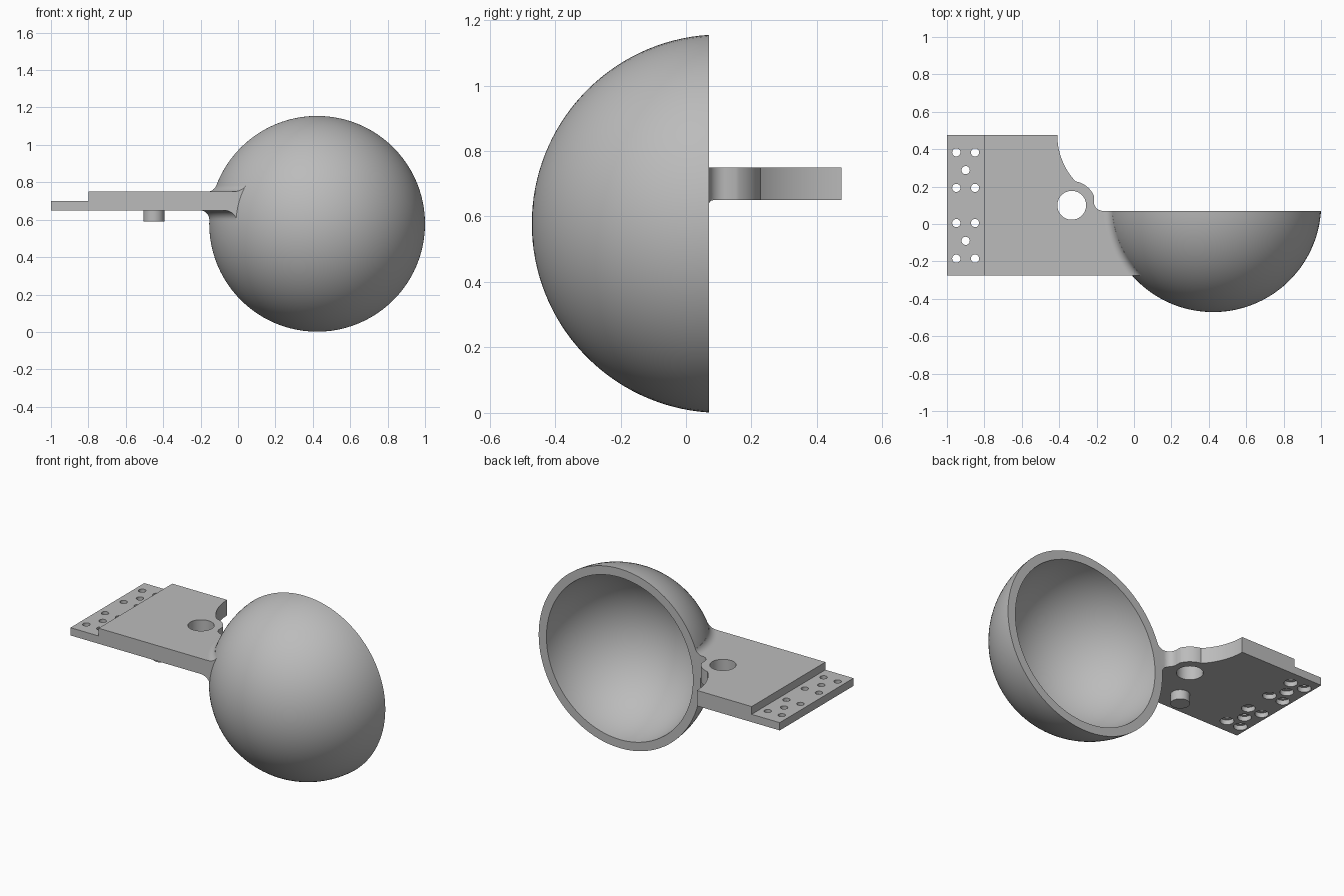
import bpy, bmesh
from math import sin, cos, acos, asin, atan2, pi, radians, sqrt
from mathutils import Vector

CX, CY, CZ = 0.423, 0.107, 0.578      # centre of the bowl sphere
R_OUT, R_IN, RIM_Y = 0.578, 0.523, 0.07
Z0, Z1, FRONT_Y, FIL = 0.65, 0.75, -0.275, 0.05

if "Cube" in bpy.data.objects:
    bpy.data.objects.remove(bpy.data.objects["Cube"], do_unlink=True)

grey = bpy.data.materials.new("plain_grey")
grey.use_nodes = True
COLOR = (0.5, 0.5, 0.5, 1)
grey.diffuse_color = COLOR
grey.node_tree.nodes["Principled BSDF"].inputs["Base Color"].default_value = COLOR


def finish(name, bm):
    bmesh.ops.recalc_face_normals(bm, faces=bm.faces)
    mesh = bpy.data.meshes.new(name)
    bm.to_mesh(mesh)
    bm.free()
    mesh.materials.append(grey)
    ob = bpy.data.objects.new(name, mesh)
    bpy.context.collection.objects.link(ob)
    return ob


def arc(cx, cy, r, a0, a1, n):
    return [(cx + r * cos(a0 + (a1 - a0) * i / n), cy + r * sin(a0 + (a1 - a0) * i / n))
            for i in range(n + 1)]


def lathe(profile, centre, axis=(0, 0, 1), side=(1, 0, 0), sweep=2 * pi, steps=32, closed=False):
    """Spin (radius, height) points about an axis through centre."""
    bm = bmesh.new()
    c, ax, sd = Vector(centre), Vector(axis), Vector(side)
    vs = [bm.verts.new(c + sd * r + ax * h) for r, h in profile]
    es = [bm.edges.new(p) for p in zip(vs, vs[1:])]
    if closed:
        es.append(bm.edges.new((vs[-1], vs[0])))
    bmesh.ops.spin(bm, geom=vs + es, cent=c, axis=ax, angle=sweep, steps=steps)
    bmesh.ops.remove_doubles(bm, verts=bm.verts, dist=1e-5)
    return bm


def prism(outline, z0, z1):
    bm = bmesh.new()
    face = bm.faces.new([bm.verts.new((x, y, z0)) for x, y in outline])
    ext = bmesh.ops.extrude_face_region(bm, geom=[face])["geom"]
    bmesh.ops.translate(bm, vec=(0, 0, z1 - z0),
                        verts=[g for g in ext if isinstance(g, bmesh.types.BMVert)])
    return bm


def cut(ob, cutters):
    for c in cutters:
        m = ob.modifiers.new("cut", 'BOOLEAN')
        m.operation, m.solver, m.object = 'DIFFERENCE', 'EXACT', c
        c.hide_render = True
    bpy.context.view_layer.update()
    graph = bpy.context.evaluated_depsgraph_get()
    mesh = bpy.data.meshes.new_from_object(ob.evaluated_get(graph))
    ob.modifiers.clear()
    ob.data = mesh
    for c in cutters:
        bpy.data.objects.remove(c, do_unlink=True)


# Hollow bowl opening towards the back
drop = CY - RIM_Y
outer = arc(0, 0, R_OUT, -pi / 2, -asin(drop / R_OUT), 32)
inner = arc(0, 0, R_IN, -asin(drop / R_IN), -pi / 2, 32)
bowl = finish("bowl", lathe(outer + inner, (CX, CY, CZ), axis=(0, 1, 0), steps=96))

# Flat mounting plate, with a round lug and scooped back edge
HOLE = (-0.333, 0.10)
notch = arc(-0.165, 0.12, 0.05, pi, 1.5 * pi, 10)
r_end = 0.54
a_back = pi + asin(drop / r_end)
a_front = pi + asin((CY - FRONT_Y) / r_end)
lug = arc(*HOLE, 0.129, radians(80), radians(24), 12)
scoop_r = 0.3625
scoop = arc(-0.0475, 0.475, scoop_r, pi, pi + asin(0.248 / scoop_r), 16)
outline = ([(-1, FRONT_Y), (-1, 0.475)] + scoop + lug + notch
           + arc(CX, CY, r_end, a_back, a_front, 16))
plate = finish("mounting_plate", prism(outline, Z0, Z1))

# Lowered end step, large hole and counterbored screw holes
step = prism([(-1.1, -0.4), (-0.8, -0.4), (-0.8, 0.6), (-1.1, 0.6)], 0.70, 0.85)
cutters = [finish("step_cutter", step)]
cutters.append(finish("hole_cutter", lathe(
    [(0, 0.5), (0.077, 0.5), (0.077, 0.9), (0, 0.9)], (*HOLE, 0), steps=48)))
screw = [(0, 0.6), (0.04, 0.6), (0.04, 0.68), (0.022, 0.68), (0.022, 0.8), (0, 0.8)]
for mid in (0.288, -0.09):
    for x, dy in ((-0.95, 0.095), (-0.85, 0.095), (-0.9, 0), (-0.95, -0.095), (-0.85, -0.095)):
        cutters.append(finish("screw_cutter", lathe(screw, (x, mid + dy, 0), steps=24)))
cut(plate, cutters)


# Rounded collar blending the plate into the bowl, above and below
def fillet(z, sign):
    dz = z + sign * FIL - CZ
    r = sqrt((R_OUT + FIL) ** 2 - dz ** 2)
    tangent = atan2(-dz, -r) % (2 * pi)
    flat = 1.5 * pi if sign > 0 else pi / 2
    return arc(r, z + sign * FIL, FIL, flat, tangent, 10)


top, low = fillet(Z1, 1), fillet(Z0, -1)
ring = top + [(0.53, top[-1][1]), (0.53, low[-1][1])] + low[::-1]
a0 = radians(174)
bm = lathe(ring, (CX, CY, 0), side=(cos(a0), sin(a0), 0), sweep=radians(60), steps=40, closed=True)
bmesh.ops.bisect_plane(bm, geom=bm.verts[:] + bm.edges[:] + bm.faces[:],
                       plane_co=(0, FRONT_Y, 0), plane_no=(0, -1, 0), clear_outer=True)
bmesh.ops.holes_fill(bm, edges=[e for e in bm.edges if e.is_boundary], sides=0)
collar = finish("collar", bm)
cut(collar, [finish("notch_cutter", prism(notch + [(0.1, RIM_Y), (0.1, 0.3), (-0.215, 0.3)], 0.4, 1))])

# Locating peg under the plate
peg = finish("peg", lathe([(0, 0.59), (0.056, 0.59), (0.056, 0.66), (0, 0.66)],
                          (-0.45, -0.125, 0), steps=40))

# Smooth curved faces, keep edges crisp
bpy.ops.object.select_all(action='DESELECT')
for ob in (bowl, plate, collar, peg):
    ob.select_set(True)
bpy.context.view_layer.objects.active = bowl
bpy.ops.object.shade_smooth_by_angle(angle=radians(30))
